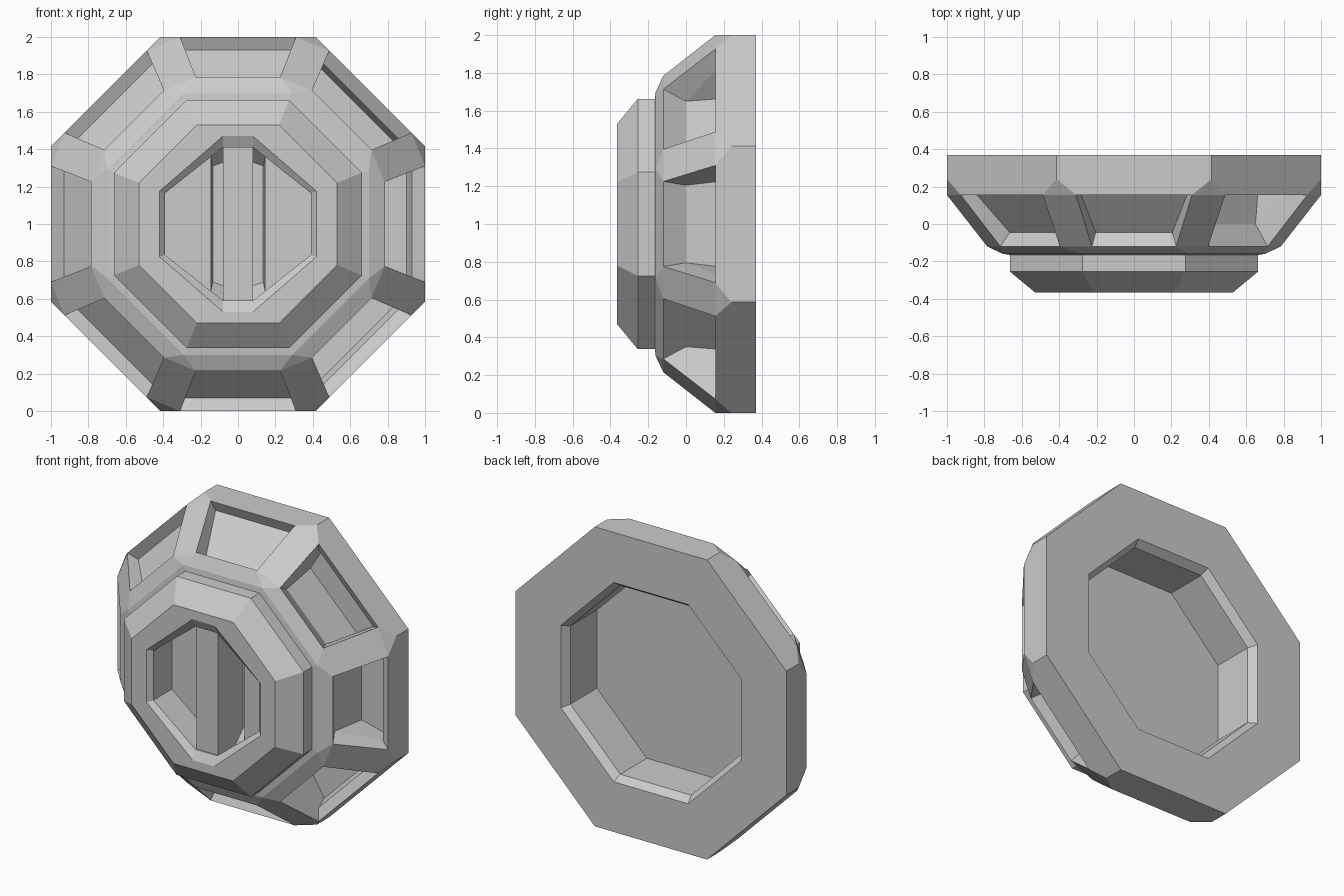
import bpy, bmesh, math

if "Cube" in bpy.data.objects:
    bpy.data.objects.remove(bpy.data.objects["Cube"])

CZ = 1.0                      # height of the centre axis
T = math.tan(math.pi / 8)


def octagon(a, y):
    """Regular octagon with flats at distance a."""
    t = a * T
    return odd_octagon(t, a, a, t, y)


def odd_octagon(x1, z1, x2, z2, y):
    q = [(x1, z1), (x2, z2), (x2, -z2), (x1, -z1),
         (-x1, -z1), (-x2, -z2), (-x2, z2), (-x1, z1)]
    return [(x, y, z) for x, z in q]


def face(bm, pts):
    bm.faces.new([bm.verts.new((x, y, z + CZ)) for x, y, z in pts])


def loft(bm, rings, cap=False):
    for a, b in zip(rings, rings[1:]):
        n = len(a)
        for i in range(n):
            j = (i + 1) % n
            face(bm, [a[i], a[j], b[j], b[i]])
    if cap:
        face(bm, rings[-1])


def finish(bm, name):
    bmesh.ops.remove_doubles(bm, verts=bm.verts, dist=0.0005)
    bmesh.ops.recalc_face_normals(bm, faces=bm.faces)
    me = bpy.data.meshes.new(name)
    bm.to_mesh(me)
    bm.free()
    ob = bpy.data.objects.new(name, me)
    bpy.context.collection.objects.link(ob)
    return ob


def sector(bm, k, trench):
    """One eighth of the housing: rim, recessed panel, corner rib, bevel."""
    def at(x, r, y, k=k):
        c, s = math.cos(k * math.pi / 4), math.sin(k * math.pi / 4)
        return (x * c + r * s, y, r * c - x * s)

    def pair(x, r, y):
        return at(-x, r, y), at(x, r, y)

    A = pair(T, 1, 0.37)
    C = pair(T, 1, 0.24)
    P = pair(0.31, 1, 0.155)
    Q = pair(0.225, 0.785, -0.12)
    R = pair(0.70 * T, 0.70, -0.16)
    face(bm, [A[0], A[1], C[1], P[1], P[0], C[0]])
    face(bm, [Q[0], Q[1], R[1], R[0]])
    # corner rib
    Pn, Qn = at(-0.31, 1, 0.155, k + 1), at(-0.225, 0.785, -0.12, k + 1)
    face(bm, [P[1], C[1], Pn])
    face(bm, [P[1], Pn, Qn, Q[1]])
    face(bm, [Q[1], Qn, R[1]])
    # recessed window: deep squared trench or shallow sloping floor
    if trench:
        p, q = pair(0.285, 0.93, 0.20), pair(0.205, 0.714, 0.0)
    else:
        p, q = pair(0.295, 0.93, 0.185), pair(0.205, 0.735, -0.045)
    loft(bm, [[P[0], P[1], Q[1], Q[0]], [p[0], p[1], q[1], q[0]]], cap=not trench)
    if trench:
        b, d = pair(0.285, 0.90, 0.29), pair(0.24, 0.71, 0.29)
        loft(bm, [[p[0], p[1], q[1], q[0]], [b[0], b[1], d[1], d[0]]], cap=True)


# housing: eight sectors, deeper windows on the right-hand side
bm = bmesh.new()
for k in range(8):
    sector(bm, k, k in (1, 2, 3))

# raised front ring and hole
loft(bm, [octagon(0.70, -0.16), octagon(0.663, -0.165), octagon(0.663, -0.255),
          octagon(0.53, -0.365),
          odd_octagon(0.08, 0.47, 0.42, 0.175, -0.365),
          odd_octagon(0.08, 0.41, 0.39, 0.165, -0.335),
          odd_octagon(0.08, 0.41, 0.39, 0.165, -0.14)])

# floor of the hole on each side of the channel
for s in (-1, 1):
    face(bm, [(s * x, -0.14, z) for x, z in
              ((0.145, 0.359), (0.39, 0.165), (0.39, -0.165), (0.145, -0.359))])
# sunken channel
loft(bm, [odd_octagon(0.08, 0.41, 0.145, 0.359, -0.14),
          odd_octagon(0.08, 0.33, 0.135, 0.31, -0.06)], cap=True)

# back face and stepped back recess
loft(bm, [octagon(1, 0.37), octagon(0.665, 0.37), octagon(0.63, 0.32),
          octagon(0.63, 0.04)], cap=True)
finish(bm, "housing")

# upright bar across the front hole
bm = bmesh.new()
w, h = 0.08, 0.41
loft(bm, [[(-w, y, -h), (w, y, -h), (w, y, h), (-w, y, h)] for y in (-0.06, -0.325)], cap=True)
face(bm, [(-w, -0.06, -h), (w, -0.06, -h), (w, -0.06, h), (-w, -0.06, h)])
finish(bm, "centre_bar")
